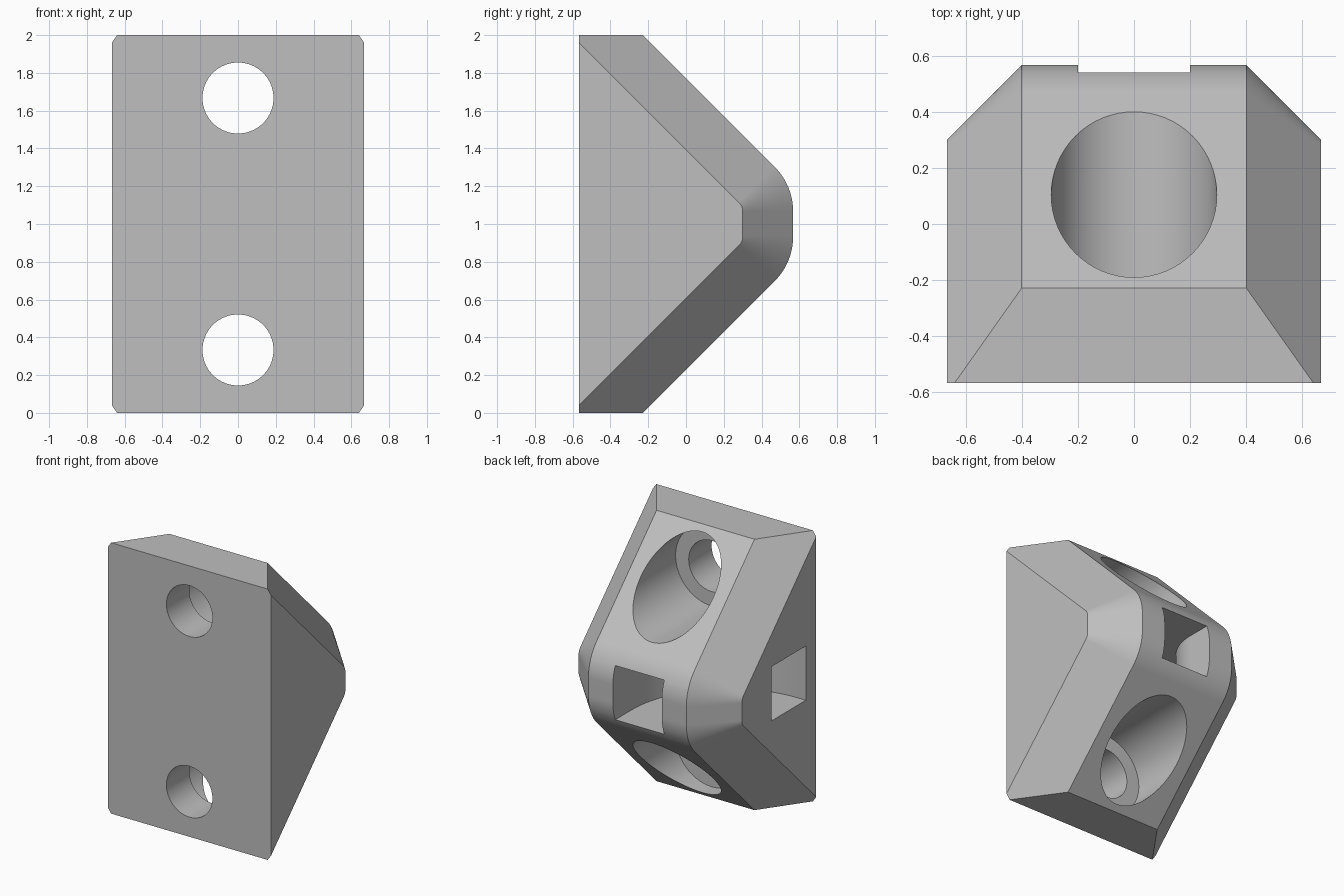
import bpy, bmesh
from math import sin, cos, pi, radians
from mathutils import Matrix

if "Cube" in bpy.data.objects:
    bpy.data.objects.remove(bpy.data.objects["Cube"], do_unlink=True)

HALF_W, FLAT_W, FRONT, BACK = 0.667, 0.4, -0.567, 0.567
CHAMFER = HALF_W - FLAT_W
BEND = (-0.6, 0.355)          # centre of the curved duct

grey = bpy.data.materials.new("light grey")
grey.use_nodes = True
colour = (0.52, 0.52, 0.52, 1)
grey.diffuse_color = colour
grey.node_tree.nodes["Principled BSDF"].inputs["Base Color"].default_value = colour


def make_object(name, bm):
    bmesh.ops.recalc_face_normals(bm, faces=bm.faces[:])
    mesh = bpy.data.meshes.new(name)
    bm.to_mesh(mesh)
    bm.free()
    mesh.materials.append(grey)
    obj = bpy.data.objects.new(name, mesh)
    bpy.context.collection.objects.link(obj)
    return obj


def loft(bm, loops):
    """Skin closed loops of equal length and cap both ends."""
    rings = [[bm.verts.new(p) for p in loop] for loop in loops]
    n = len(rings[0])
    for a, b in zip(rings, rings[1:]):
        for i in range(n):
            j = (i + 1) % n
            bm.faces.new((a[i], a[j], b[j], b[i]))
    bm.faces.new(rings[0])
    bm.faces.new(rings[-1])


def arc(cx, cy, r, start, end, steps):
    angles = [radians(start + (end - start) * i / steps) for i in range(steps + 1)]
    return [(cx + r * cos(a), cy + r * sin(a)) for a in angles]


def wedge_section(inset):
    """Rounded wedge in the YZ plane, running past the front."""
    r = 0.333 - inset
    cy = BACK - 0.333
    upper = arc(cy, 1.067, r, 45, 0, 10)
    lower = arc(cy, 0.933, r, 0, -45, 10)
    reach = 1.4
    y, z = upper[0]
    return ([(y - reach, z + reach)] + upper + lower
            + [(y - reach, 2 - z - reach)])


# Body: chamfered wedge trimmed flat at top, bottom and front
bm = bmesh.new()
loft(bm, [[(x, y, z) for y, z in wedge_section(inset)]
          for x, inset in ((-HALF_W, CHAMFER), (-FLAT_W, 0),
                           (FLAT_W, 0), (HALF_W, CHAMFER))])
for point, normal in (((0, 0, 2), (0, 0, 1)), ((0, 0, 0), (0, 0, -1)),
                      ((0, FRONT, 0), (0, -1, 0))):
    cut = bmesh.ops.bisect_plane(
        bm, geom=bm.verts[:] + bm.edges[:] + bm.faces[:],
        plane_co=point, plane_no=normal, clear_outer=True)
    edges = [e for e in cut["geom_cut"] if isinstance(e, bmesh.types.BMEdge)]
    bmesh.ops.contextual_create(bm, geom=edges)
body = make_object("corner_bracket_body", bm)

cutters = []

# Stepped screw holes, running front to back
for z in (1.667, 0.333):
    bm = bmesh.new()
    loft(bm, [[(r * cos(2 * pi * i / 64), y, z + r * sin(2 * pi * i / 64))
               for i in range(64)]
              for y, r in ((-1, 0.188), (-0.3, 0.188), (-0.3, 0.295), (1, 0.295))])
    cutters.append(make_object("screw_hole_cutter", bm))

# Square duct bending from the right side to the back
outer = arc(*BEND, 0.8, 0, -90, 32)
inner = arc(*BEND, 0.4, -90, 0, 32)
outline = ([(0.2, 1)] + outer + [(-1, outer[-1][1]), (-1, inner[0][1])]
           + inner + [(-0.2, 1)])
bm = bmesh.new()
loft(bm, [[(x, y, z) for x, y in outline] for z in (0.8, 1.2)])
cutters.append(make_object("tie_duct_cutter", bm))

# Cut the openings and shade
bpy.ops.object.select_all(action="DESELECT")
bpy.context.view_layer.objects.active = body
body.select_set(True)
for cutter in cutters:
    mod = body.modifiers.new("opening", "BOOLEAN")
    mod.operation, mod.solver, mod.object = "DIFFERENCE", "EXACT", cutter
    bpy.ops.object.modifier_apply(modifier=mod.name)
    bpy.data.objects.remove(cutter, do_unlink=True)
bpy.ops.object.shade_smooth_by_angle(angle=radians(25))
normals = body.modifiers.new("even_shading", "WEIGHTED_NORMAL")
normals.keep_sharp = True
